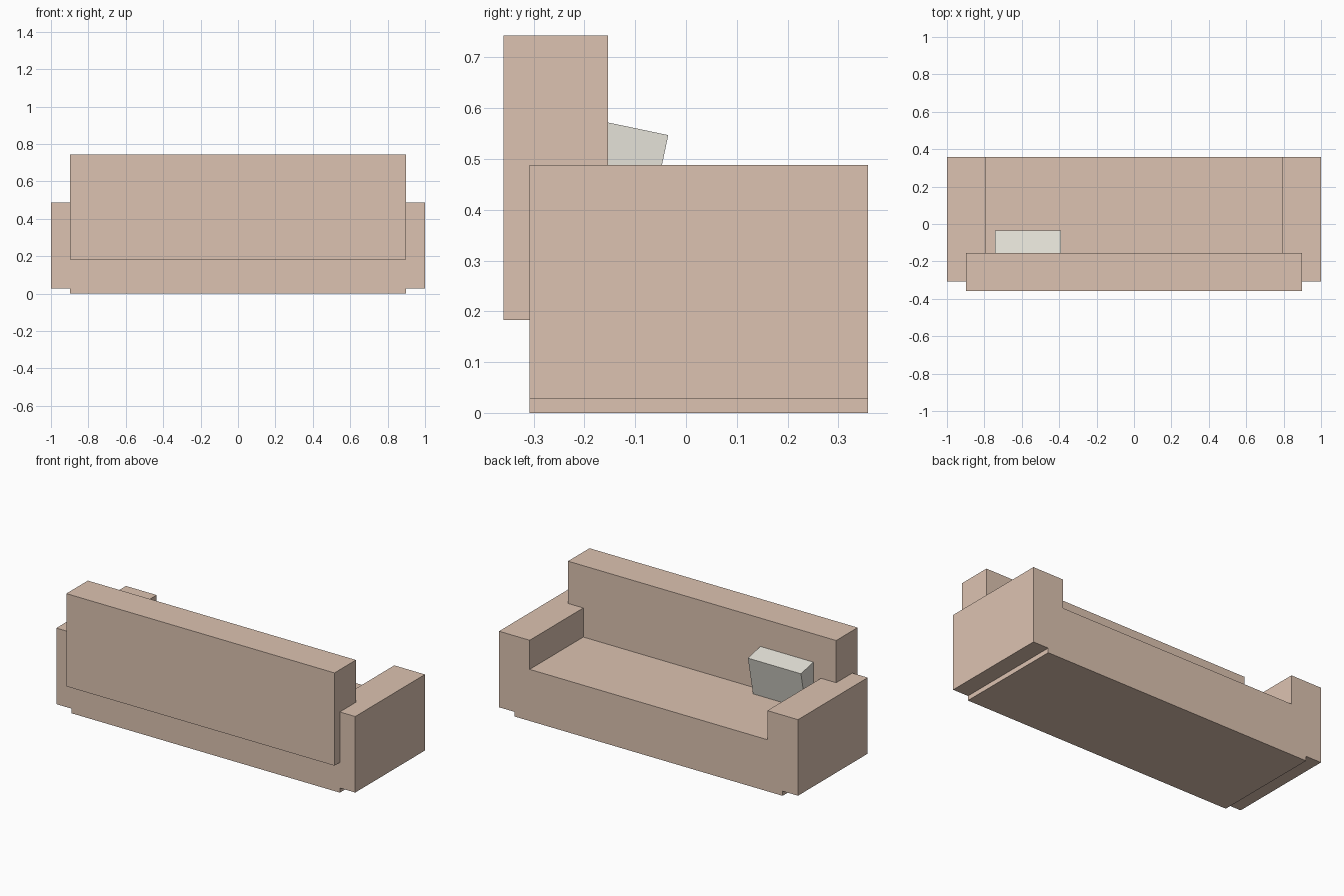
import bpy, bmesh, math
from mathutils import Matrix, Vector

if "Cube" in bpy.data.objects:
    bpy.data.objects.remove(bpy.data.objects["Cube"])


def material(name, color):
    m = bpy.data.materials.new(name)
    m.diffuse_color = color
    m.use_nodes = True
    m.node_tree.nodes["Principled BSDF"].inputs["Base Color"].default_value = m.diffuse_color
    return m


def make_object(name, bm, mat):
    bmesh.ops.recalc_face_normals(bm, faces=bm.faces)
    mesh = bpy.data.meshes.new(name)
    bm.to_mesh(mesh)
    bm.free()
    mesh.materials.append(mat)
    ob = bpy.data.objects.new(name, mesh)
    bpy.context.collection.objects.link(ob)
    return ob


def box(name, center, size, mat, tilt=0.0):
    bm = bmesh.new()
    bmesh.ops.create_cube(bm, size=1, matrix=Matrix.Diagonal((*size, 1)))
    ob = make_object(name, bm, mat)
    ob.location = center
    ob.rotation_euler.x = tilt
    return ob


fabric = material("fabric", (0.72, 0.545, 0.44, 1))
light_fabric = material("light_fabric", (0.78, 0.76, 0.69, 1))

# Seat, arms and plinth: one mirrored U profile extruded along y
Y0, Y1 = -0.308, 0.358
half = [(0.897, 0), (0.897, 0.028), (1, 0.028), (1, 0.488), (0.795, 0.488), (0.795, 0.312)]
profile = half + [(-x, z) for x, z in reversed(half)]
bm = bmesh.new()
face = bm.faces.new([bm.verts.new((x, Y0, z)) for x, z in profile])
ext = bmesh.ops.extrude_face_region(bm, geom=[face], use_keep_orig=True)
moved = [g for g in ext["geom"] if isinstance(g, bmesh.types.BMVert)]
bmesh.ops.translate(bm, verts=moved, vec=(0, Y1 - Y0, 0))
make_object("seat_and_arms", bm, fabric)

# Backrest, overhanging the rear of the seat
box("backrest", (0, -0.2565, 0.463), (1.794, 0.205, 0.561), fabric)

# Tilted cushion, placed from its top front edge
tilt, thick, tall = 0.207, 0.14, 0.28
s, c = math.sin(tilt), math.cos(tilt)
edge = Vector((-0.567, -0.035, 0.547))
center = edge + Vector((0, -c, s)) * thick / 2 - Vector((0, s, c)) * tall / 2
box("cushion", center, (0.355, thick, tall), light_fabric, -tilt)
